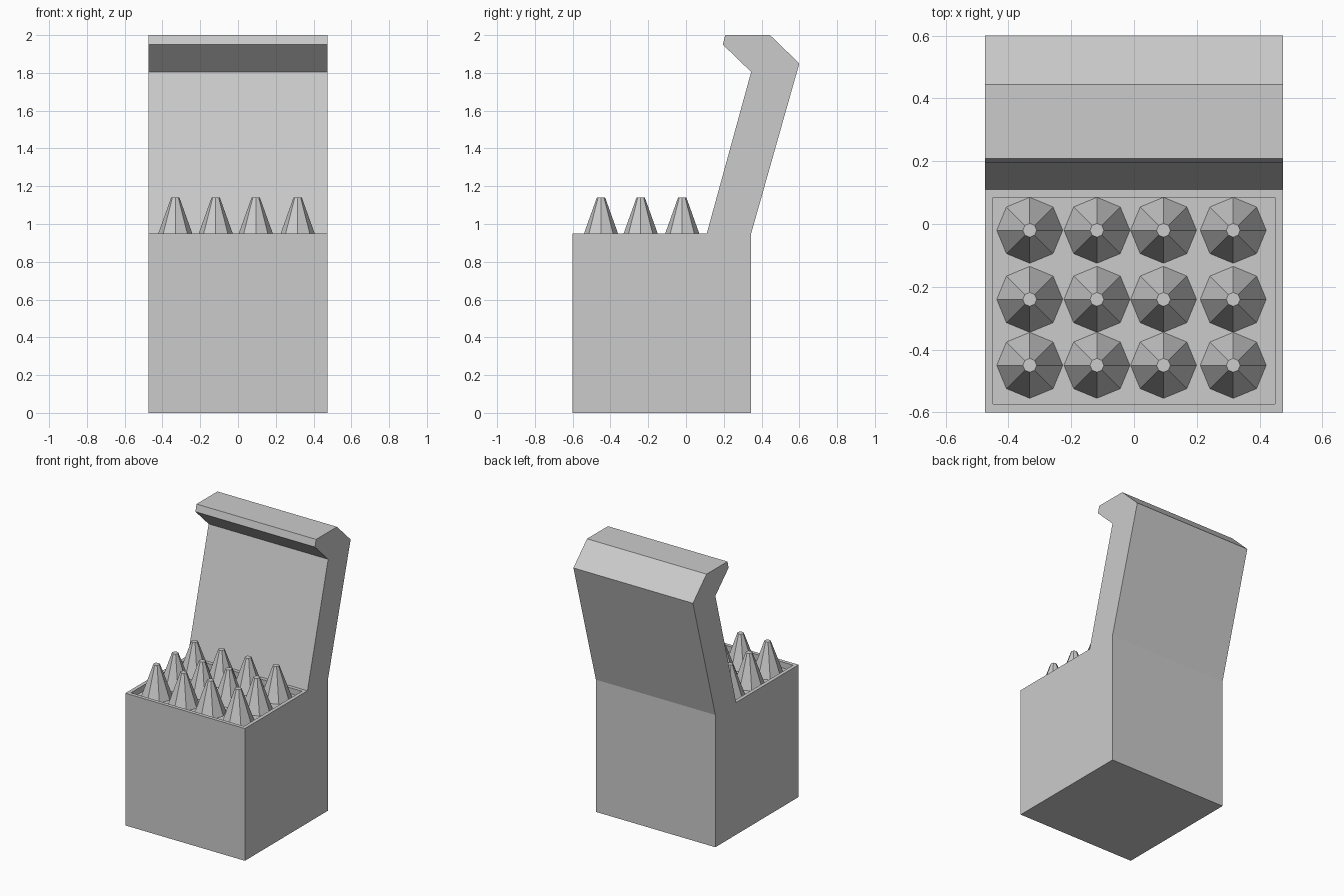
import bpy, bmesh
from mathutils import Matrix

if "Cube" in bpy.data.objects:
    bpy.data.objects.remove(bpy.data.objects["Cube"])

HALF_W = 0.475
SEAT_Z = 0.95
RECESS = 0.042


def add_object(name, bm):
    mesh = bpy.data.meshes.new(name)
    bm.to_mesh(mesh)
    bm.free()
    obj = bpy.data.objects.new(name, mesh)
    bpy.context.collection.objects.link(obj)
    return obj


# Chair body: side profile (y, z) extruded across the width
profile = [(-0.6, 0), (0.345, 0), (0.345, SEAT_Z), (0.6, 1.85), (0.445, 2.0),
           (0.208, 2.0), (0.195, 1.95), (0.345, 1.805), (0.11, SEAT_Z), (-0.6, SEAT_Z)]
bm = bmesh.new()
side = bm.faces.new([bm.verts.new((-HALF_W, y, z)) for y, z in profile])
ext = bmesh.ops.extrude_face_region(bm, geom=[side])
bmesh.ops.translate(bm, vec=(2 * HALF_W, 0, 0),
                    verts=[g for g in ext["geom"] if isinstance(g, bmesh.types.BMVert)])
bmesh.ops.recalc_face_normals(bm, faces=bm.faces)

# Shallow tray sunk into the seat
seat = [f for f in bm.faces if len(f.verts) == 4 and all(abs(v.co.z - SEAT_Z) < 1e-4 for v in f.verts)]
bmesh.ops.inset_individual(bm, faces=seat, thickness=0.037, depth=0)
bmesh.ops.inset_individual(bm, faces=seat, thickness=0, depth=-RECESS)
add_object("chair_body", bm)

# Grid of eight-sided blunt spikes standing in the tray
base_z, tip_z = SEAT_Z - RECESS, 1.14
bm = bmesh.new()
for x in (-0.332, -0.118, 0.094, 0.316):
    for y in (-0.45, -0.24, -0.02):
        bmesh.ops.create_cone(bm, cap_ends=True, segments=8, radius1=0.105, radius2=0.022,
                              depth=tip_z - base_z,
                              matrix=Matrix.Translation((x, y, (base_z + tip_z) / 2)))
add_object("seat_spikes", bm)
